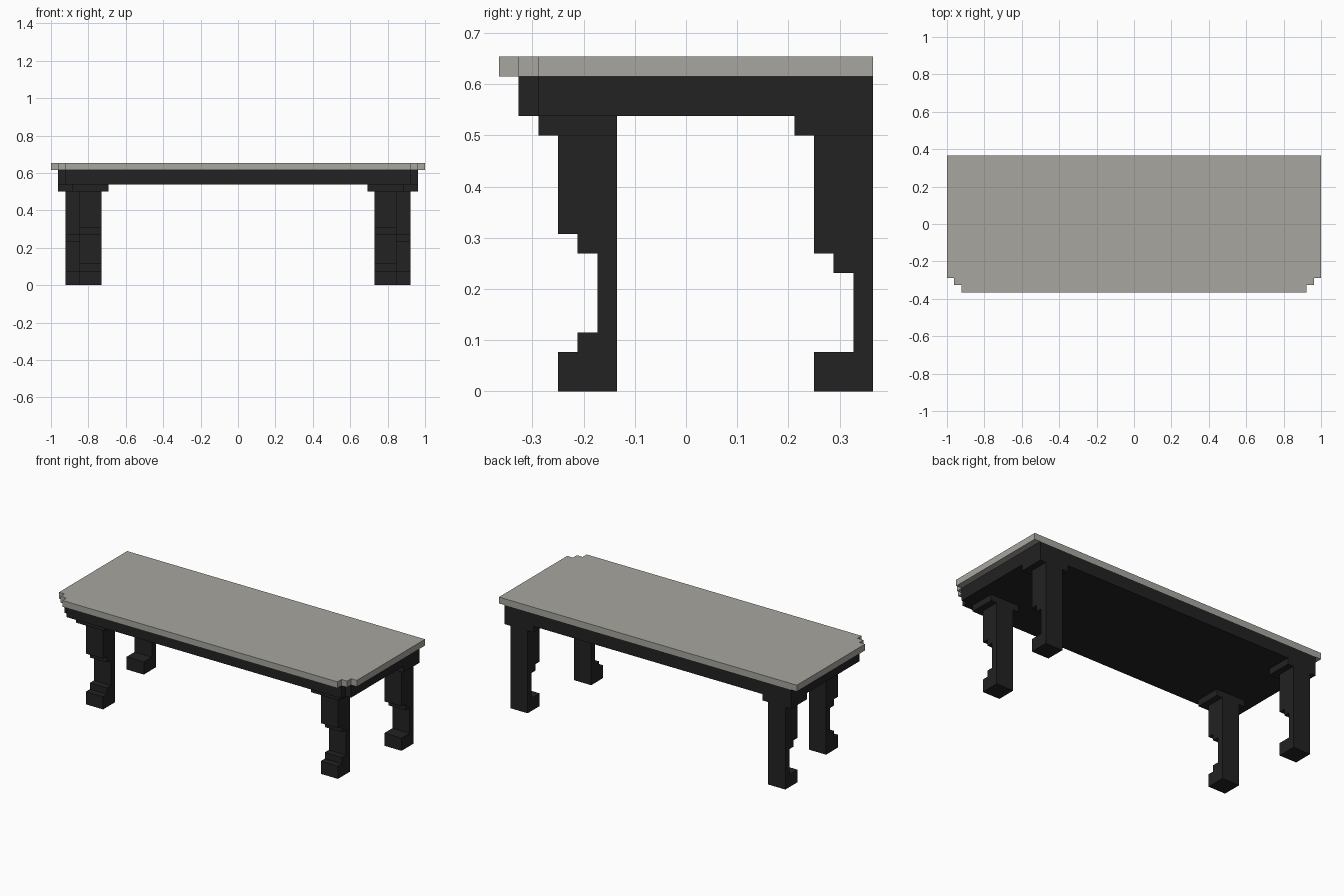
import bpy
import bmesh
from mathutils import Vector

U = 2 / 52          # one step of the stepped design
BACK = 9.5          # back edge, in steps

cube = bpy.data.objects.get("Cube")
if cube:
    bpy.data.objects.remove(cube, do_unlink=True)


def make_material(name, rgb):
    mat = bpy.data.materials.new(name)
    mat.use_nodes = True
    mat.diffuse_color = (*rgb, 1)
    mat.node_tree.nodes["Principled BSDF"].inputs["Base Color"].default_value = (*rgb, 1)
    return mat


STONE = make_material("warm grey stone", (0.39, 0.383, 0.35))
BLACK = make_material("black wood", (0.016, 0.016, 0.016))


def extrude(name, points, direction, mat):
    """Extrude a flat outline (in steps) along a direction into a solid."""
    bm = bmesh.new()
    face = bm.faces.new([bm.verts.new(Vector(p) * U) for p in points])
    moved = bmesh.ops.extrude_face_region(bm, geom=[face])["geom"]
    verts = [v for v in moved if isinstance(v, bmesh.types.BMVert)]
    bmesh.ops.translate(bm, verts=verts, vec=Vector(direction) * U)
    bmesh.ops.recalc_face_normals(bm, faces=bm.faces)
    mesh = bpy.data.meshes.new(name)
    bm.to_mesh(mesh)
    bm.free()
    mesh.materials.append(mat)
    obj = bpy.data.objects.new(name, mesh)
    bpy.context.collection.objects.link(obj)
    return obj


def slab(name, half, front, z0, z1, mat):
    """Board with two-step notches at its front corners."""
    right = [(half - 2, front), (half - 2, front + 1), (half - 1, front + 1),
             (half - 1, front + 2), (half, front + 2), (half, BACK)]
    outline = right + [(-x, y) for x, y in reversed(right)]
    extrude(name, [(x, y, z0) for x, y in outline], (0, 0, z1 - z0), mat)


# Table top
slab("table_top", 26, -9.5, 16, 17, STONE)


# Apron: one step in at the front and ends, flush at the back
def apron():
    right = [(24, -8.5), (24, -7.5), (25, -7.5), (25, BACK)]
    outline = right + [(-x, y) for x, y in reversed(right)]
    extrude("apron", [(x, y, 14) for x, y in outline], (0, 0, 2), BLACK)


apron()

# Leg side profiles (y, z): stepped front, straight back
FRONT_LEG = [(-3.5, 0), (-3.5, 13), (-6.5, 13), (-6.5, 8), (-5.5, 8), (-5.5, 7),
             (-4.5, 7), (-4.5, 3), (-5.5, 3), (-5.5, 2), (-6.5, 2), (-6.5, 0)]
BACK_LEG = [(9.5, 0), (9.5, 13), (6.5, 13), (6.5, 7), (7.5, 7), (7.5, 6),
            (8.5, 6), (8.5, 2), (6.5, 2), (6.5, 0)]

# Legs, each with a wider collar under the apron
for side, sign in (("left", 1), ("right", -1)):
    for end, profile, x0, y0, y1 in (("front", FRONT_LEG, 19, -7.5, -3.5),
                                     ("back", BACK_LEG, 21, 5.5, 9.5)):
        extrude(f"{end}_{side}_leg", [(sign * x0, y, z) for y, z in profile],
                (sign * 3, 0, 0), BLACK)
        collar = [(y0, 13), (y1, 13), (y1, 14), (y0, 14)]
        extrude(f"{end}_{side}_collar", [(sign * (x0 - 1), y, z) for y, z in collar],
                (sign * 5, 0, 0), BLACK)
